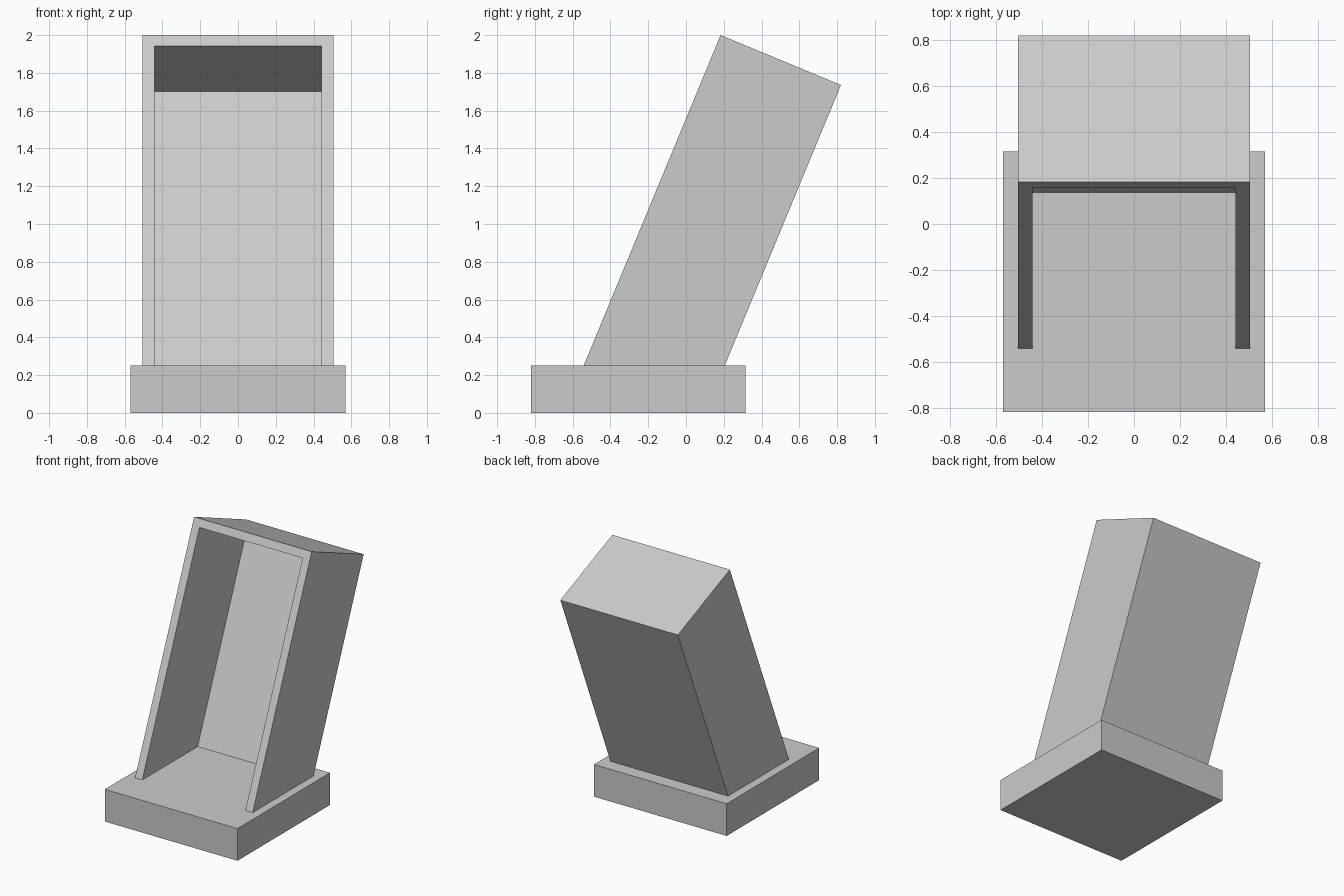
import bpy, bmesh, math
from mathutils import Matrix, Vector

cube = bpy.data.objects.get("Cube")
if cube:
    bpy.data.objects.remove(cube, do_unlink=True)

grey = bpy.data.materials.new("plain_grey")
grey.use_nodes = True
colour = (0.6, 0.6, 0.6, 1)
grey.diffuse_color = colour
grey.node_tree.nodes["Principled BSDF"].inputs["Base Color"].default_value = colour


def box(low, high):
    """New bmesh holding a box between two corners."""
    bm = bmesh.new()
    low, high = Vector(low), Vector(high)
    size = Matrix.Diagonal(high - low).to_4x4()
    bmesh.ops.create_cube(bm, size=1, matrix=Matrix.Translation((low + high) / 2) @ size)
    return bm


def finish(bm, name):
    bmesh.ops.recalc_face_normals(bm, faces=bm.faces)
    mesh = bpy.data.meshes.new(name)
    bm.to_mesh(mesh)
    bm.free()
    mesh.materials.append(grey)
    obj = bpy.data.objects.new(name, mesh)
    bpy.context.collection.objects.link(obj)
    return obj


# Flat base block
finish(box((-0.57, -0.82, 0), (0.57, 0.315, 0.25)), "base")

# Leaning housing: a box hanging from its top front edge, hollowed from the front
WIDTH, DEPTH, LENGTH, WALL = 1.01, 0.69, 2.2, 0.062
LEAN = math.radians(22.5)
bm = box((-WIDTH / 2, 0, -LENGTH), (WIDTH / 2, DEPTH, 0))
bm.normal_update()
front = min(bm.faces, key=lambda f: f.calc_center_median().y)
bmesh.ops.inset_region(bm, faces=[front], thickness=WALL, use_even_offset=True)
pocket = bmesh.ops.extrude_discrete_faces(bm, faces=[front])["faces"][0]
bmesh.ops.translate(bm, verts=pocket.verts, vec=(0, DEPTH - WALL, 0))

# Lean it back, then trim the foot level inside the base
bm.transform(Matrix.Translation((0, 0.183, 2)) @ Matrix.Rotation(-LEAN, 4, "X"))
bmesh.ops.bisect_plane(bm, geom=bm.verts[:] + bm.edges[:] + bm.faces[:],
                       plane_co=(0, 0, 0.15), plane_no=(0, 0, 1), clear_inner=True)
finish(bm, "leaning_housing")
